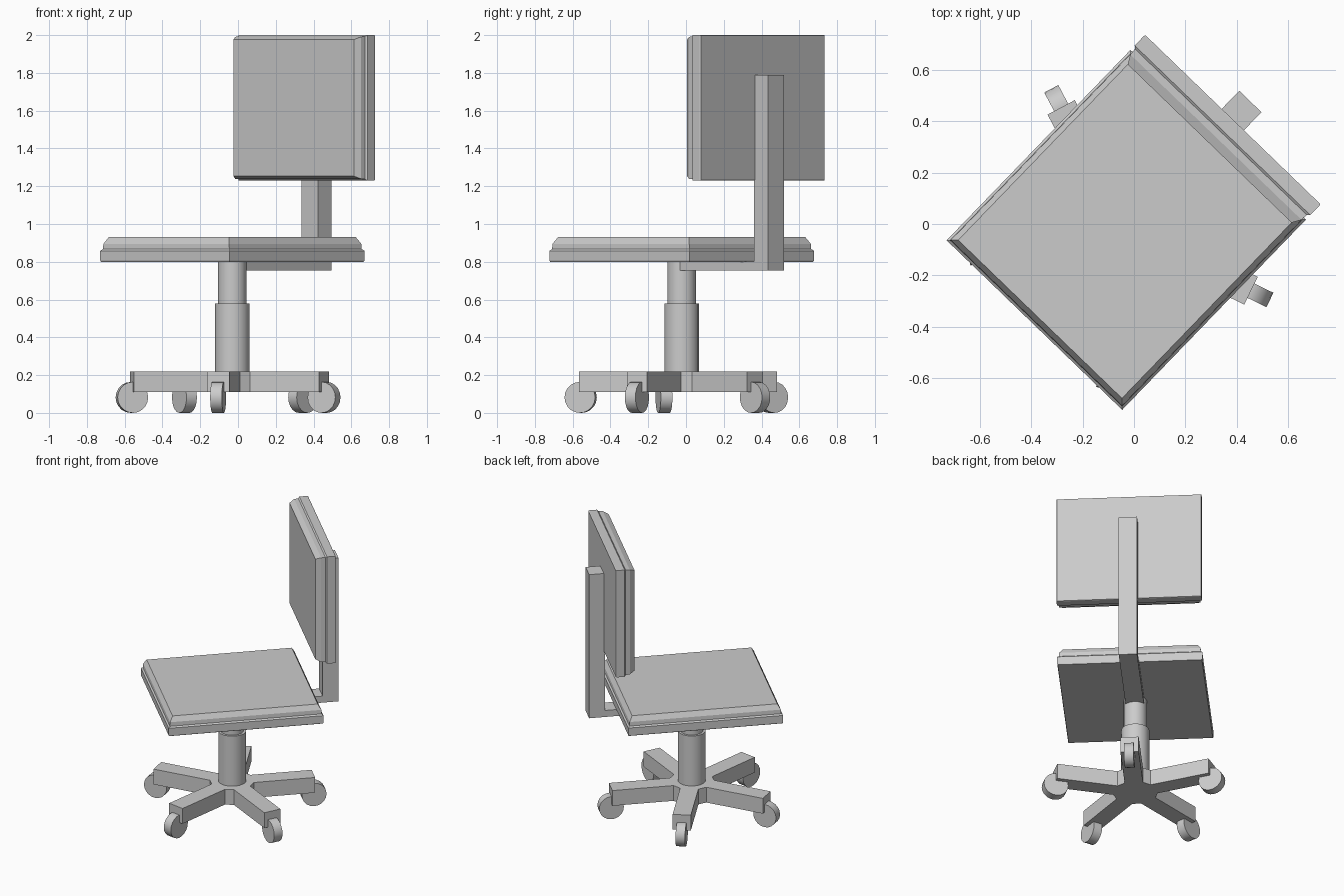
import bpy, bmesh
from math import radians, cos, sin, pi
from mathutils import Matrix, Vector

if "Cube" in bpy.data.objects:
    bpy.data.objects.remove(bpy.data.objects["Cube"])

# The whole chair is built facing local -y, then turned and shifted into place
PLACE = Matrix.Translation((-0.03, -0.023, 0)) @ Matrix.Rotation(radians(-44), 4, 'Z')


def finish(name, bm, matrix=Matrix.Identity(4), smooth=False):
    bmesh.ops.transform(bm, matrix=PLACE @ matrix, verts=bm.verts)
    bmesh.ops.recalc_face_normals(bm, faces=bm.faces)
    mesh = bpy.data.meshes.new(name)
    bm.to_mesh(mesh)
    bm.free()
    ob = bpy.data.objects.new(name, mesh)
    bpy.context.collection.objects.link(ob)
    if smooth:
        bpy.ops.object.select_all(action='DESELECT')
        bpy.context.view_layer.objects.active = ob
        ob.select_set(True)
        bpy.ops.object.shade_smooth_by_angle(angle=radians(40))
    return ob


def box(name, lo, hi):
    bm = bmesh.new()
    bmesh.ops.create_cube(bm, size=1)
    lo, hi = Vector(lo), Vector(hi)
    m = Matrix.Translation((lo + hi) / 2) @ Matrix.Diagonal((*(hi - lo), 1))
    return finish(name, bm, m)


def cylinder(name, radius, depth, matrix, sides=16, bevel=0):
    bm = bmesh.new()
    bmesh.ops.create_cone(bm, cap_ends=True, segments=sides,
                          radius1=radius, radius2=radius, depth=depth)
    if bevel:
        rims = [e for e in bm.edges if abs(e.verts[0].co.z - e.verts[1].co.z) < 1e-5]
        bmesh.ops.bevel(bm, geom=rims, offset=bevel, segments=1, affect='EDGES')
    return finish(name, bm, matrix, smooth=True)


def cushion(name, hx, hy, matrix):
    # Stacked rectangles: backing slab, step, then chamfered pad
    bm = bmesh.new()
    rings = []
    for z, inset in ((0, 0.003), (0.006, 0), (0.058, 0), (0.067, 0.01),
                     (0.095, 0.012), (0.13, 0.032)):
        x, y = hx - inset, hy - inset * hy / 0.515
        rings.append([bm.verts.new((sx * x, sy * y, z))
                      for sx, sy in ((-1, -1), (1, -1), (1, 1), (-1, 1))])
    for a, b in zip(rings, rings[1:]):
        for i in range(4):
            j = (i + 1) % 4
            bm.faces.new((a[i], a[j], b[j], b[i]))
    bm.faces.new(rings[0][::-1])
    bm.faces.new(rings[-1])
    return finish(name, bm, matrix)


# Seat and backrest share one cushion shape
cushion("seat", 0.475, 0.515, Matrix.Translation((0, 0, 0.80)))
cushion("backrest", 0.475, 0.385,
        Matrix.Translation((0, 0.597, 1.615)) @ Matrix.Rotation(pi / 2, 4, 'X'))

# L-shaped back support
box("back_upright", (-0.06, 0.59, 0.755), (0.06, 0.695, 1.79))
box("back_support_bar", (-0.06, 0, 0.755), (0.06, 0.59, 0.802))

# Gas-lift column
cylinder("upper_column", 0.076, 0.30, Matrix.Translation((0, 0, 0.65)))
cylinder("lower_column", 0.092, 0.38, Matrix.Translation((0, 0, 0.39)))

# Five-armed star base, extruded from one outline
bm = bmesh.new()
outline = []
for k in range(5):
    a = pi / 2 + k * 2 * pi / 5
    for r, t in ((0.133, -0.06), (0.54, -0.06), (0.54, 0.06), (0.133, 0.06)):
        outline.append(bm.verts.new((r * cos(a) - t * sin(a), r * sin(a) + t * cos(a), 0.11)))
face = bm.faces.new(outline)
ext = bmesh.ops.extrude_face_region(bm, geom=[face], use_keep_orig=True)
bmesh.ops.translate(bm, vec=(0, 0, 0.11),
                    verts=[v for v in ext["geom"] if isinstance(v, bmesh.types.BMVert)])
finish("star_base", bm)

# Caster wheel under the end of each arm
for k in range(5):
    m = (Matrix.Rotation(pi / 2 + k * 2 * pi / 5, 4, 'Z')
         @ Matrix.Translation((0.54, 0, 0.082)) @ Matrix.Rotation(pi / 2, 4, 'X'))
    cylinder(f"caster_wheel_{k + 1}", 0.082, 0.062, m, sides=20)
